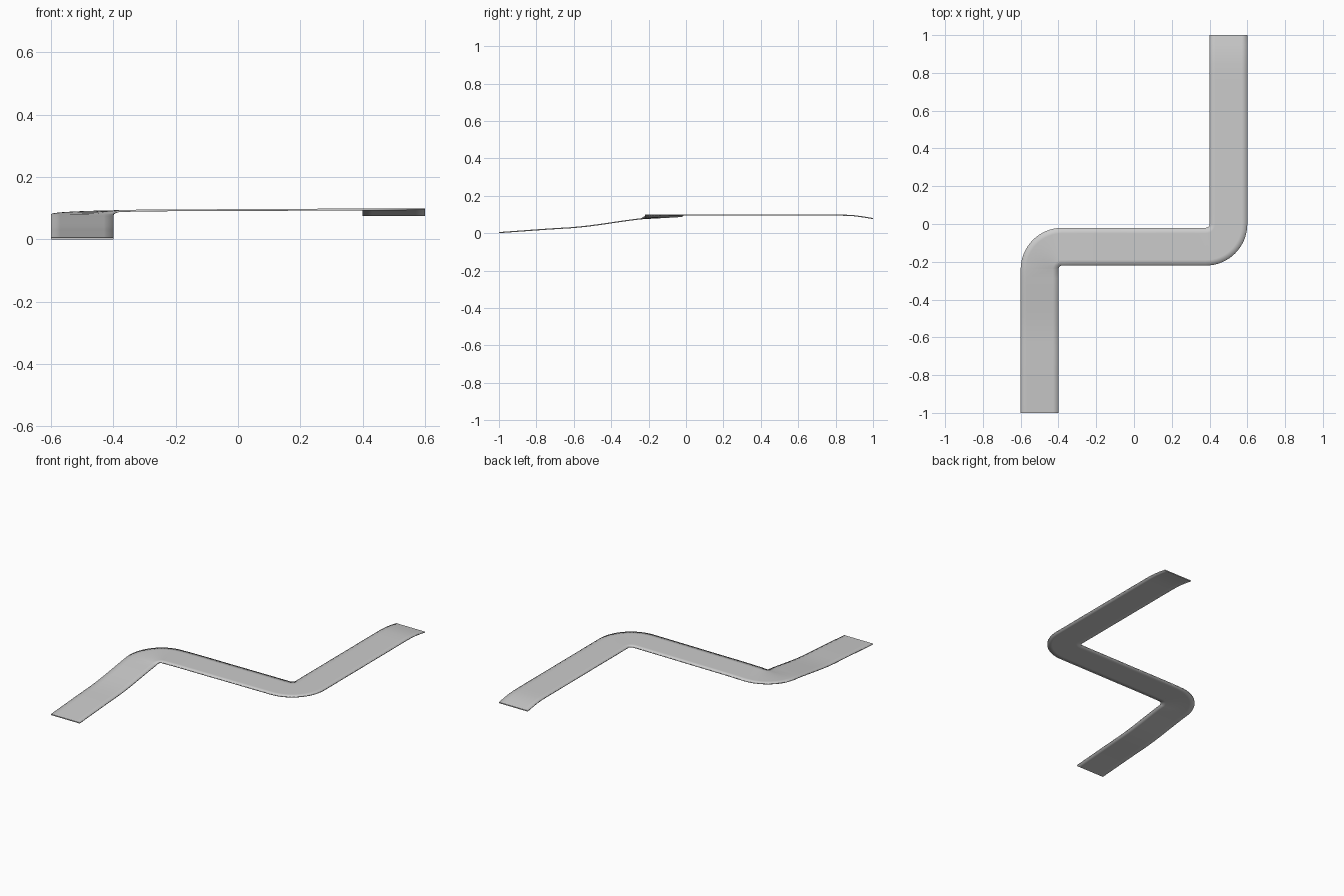
import bpy, bmesh
from math import cos, sin, pi

if "Cube" in bpy.data.objects:
    bpy.data.objects.remove(bpy.data.objects["Cube"])

HALF, INNER, T, R = 0.1, 0.07, 0.003, 0.12   # half width, rim row, half thickness, bend radius

# Plan path as (x, y, tangent angle)
path = []


def straight(x0, y0, x1, y1, ang, n):
    for i in range(n):
        f = i / n
        path.append((x0 + (x1 - x0) * f, y0 + (y1 - y0) * f, ang))


def bend(cx, cy, start, sweep, n=16):
    side = 1 if sweep > 0 else -1
    for i in range(n):
        a = start + sweep * i / n
        path.append((cx + R * cos(a), cy + R * sin(a), a + side * pi / 2))


straight(-0.5, -1, -0.5, -0.24, pi / 2, 16)
bend(-0.38, -0.24, pi, -pi / 2)
straight(-0.38, -0.12, 0.38, -0.12, 0, 12)
bend(0.38, 0.0, -pi / 2, pi / 2)
straight(0.5, 0.0, 0.5, 1.0, pi / 2, 20)
path.append((0.5, 1.0, pi / 2))

# Height along the path (distance, z)
keys = [(0, .003), (.25, .021), (.45, .035), (.76, .077), (.95, .0905), (1.3, .0935),
        (1.71, .0955), (1.9, .0965), (2.7, .0965), (2.8, .093), (2.897, .078)]


def height(s):
    def slope(k):
        a, b = keys[max(k - 1, 0)], keys[min(k + 1, len(keys) - 1)]
        return (b[1] - a[1]) / (b[0] - a[0])
    k = 0
    while k < len(keys) - 2 and s > keys[k + 1][0]:
        k += 1
    (s0, z0), (s1, z1) = keys[k], keys[k + 1]
    h = s1 - s0
    t = min((s - s0) / h, 1)
    m0, m1 = slope(k), slope(k + 1)
    if k == 7:
        m0 = m1 = 0
    if k == 8:
        m0 = 0
    if k == 7 or k == 8:
        m1 = 0 if s1 <= 2.7 else m1
    return ((2*t**3 - 3*t*t + 1) * z0 + (t**3 - 2*t*t + t) * h * m0
            + (3*t*t - 2*t**3) * z1 + (t**3 - t*t) * h * m1)


# Sweep a thin slab section along the path
section = [(-HALF, -T), (-INNER, -T), (INNER, -T), (HALF, -T),
           (HALF, T), (INNER, T), (-INNER, T), (-HALF, T)]
bm = bmesh.new()
rings, dist, prev = [], 0, None
for x, y, a in path:
    if prev:
        dist += ((x - prev[0])**2 + (y - prev[1])**2) ** 0.5
    prev = (x, y)
    z = height(dist)
    rings.append([bm.verts.new((x - sin(a) * u, y + cos(a) * u, z + w)) for u, w in section])
n = len(section)
for r0, r1 in zip(rings, rings[1:]):
    for i in range(n):
        j = (i + 1) % n
        bm.faces.new((r0[i], r0[j], r1[j], r1[i])).smooth = True

# Flat end caps
for ring in (rings[0], rings[-1]):
    cap = bm.faces.new(ring)
    for e in cap.edges:
        e.smooth = False
bmesh.ops.recalc_face_normals(bm, faces=bm.faces)

mesh = bpy.data.meshes.new("path_strip")
bm.to_mesh(mesh)
bm.free()
bpy.context.collection.objects.link(bpy.data.objects.new("path_strip", mesh))
